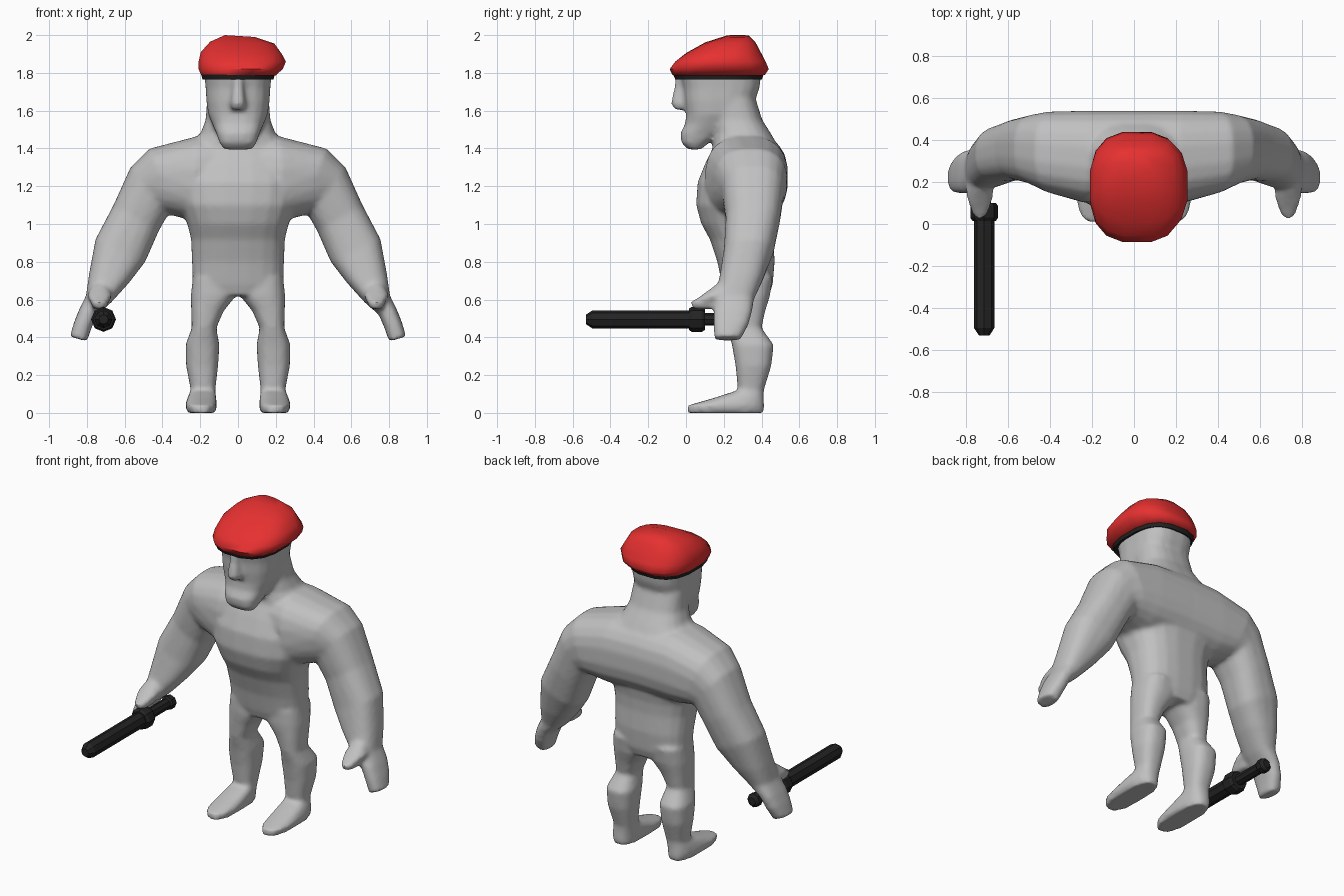
import bpy, bmesh, math


def material(name, rgb):
    m = bpy.data.materials.new(name)
    m.diffuse_color = (*rgb, 1)
    return m


GREY = material("grey_skin", (0.53, 0.53, 0.53))
RED = material("red_cloth", (0.80, 0.03, 0.03))
BLACK = material("black", (0.017, 0.017, 0.017))


def skin_rings(bm, loops):
    """Bridge point loops into a closed tube."""
    rows = [[bm.verts.new(p) for p in loop] for loop in loops]
    n = len(rows[0])
    for a, b in zip(rows, rows[1:]):
        for i in range(n):
            j = (i + 1) % n
            bm.faces.new((a[i], a[j], b[j], b[i]))
    bm.faces.new(rows[0])
    bm.faces.new(rows[-1])


def loft(bm, rings, side=1, n=20, power=0.78):
    """Each ring is (x0, z0, x1, z1, y0, y1): two edge points and a depth range."""
    loops = []
    for x0, z0, x1, z1, y0, y1 in rings:
        loop = []
        for i in range(n):
            a = 2 * math.pi * (i + 0.5) / n
            c, s = (math.copysign(abs(v) ** power, v) for v in (math.cos(a), math.sin(a)))
            u, v = (c + 1) / 2, (s + 1) / 2
            loop.append((side * (x0 + (x1 - x0) * u), y0 + (y1 - y0) * v, z0 + (z1 - z0) * u))
        loops.append(loop)
    skin_rings(bm, loops)


def level(*rows):
    """Level symmetric rings from (z, half_width, y0, y1)."""
    return [(-w, z, w, z, y0, y1) for z, w, y0, y1 in rows]


def finish(bm, name, mat, angle):
    bmesh.ops.recalc_face_normals(bm, faces=bm.faces)
    me = bpy.data.meshes.new(name)
    bm.to_mesh(me)
    bm.free()
    ob = bpy.data.objects.new(name, me)
    bpy.context.collection.objects.link(ob)
    bpy.ops.object.select_all(action='DESELECT')
    ob.select_set(True)
    bpy.context.view_layer.objects.active = ob
    if name == "body":
        # Fuse the overlapping parts into one soft skin
        r = ob.modifiers.new("fuse", 'REMESH')
        r.mode = 'VOXEL'
        r.voxel_size = 0.013
        s = ob.modifiers.new("soften", 'SMOOTH')
        s.factor, s.iterations = 0.5, 6
        for m in ("fuse", "soften"):
            bpy.ops.object.modifier_apply(modifier=m)
    ob.data.materials.clear()
    ob.data.materials.append(mat)
    bpy.ops.object.shade_smooth_by_angle(angle=math.radians(angle))
    return ob


body = bmesh.new()

# Torso and neck
loft(body, level(
    (0.62, 0.20, 0.21, 0.44), (0.68, 0.24, 0.19, 0.46), (0.80, 0.245, 0.165, 0.47),
    (0.92, 0.25, 0.125, 0.465), (1.00, 0.27, 0.08, 0.47), (1.10, 0.31, 0.052, 0.49),
    (1.22, 0.33, 0.06, 0.53), (1.32, 0.31, 0.10, 0.53), (1.40, 0.27, 0.14, 0.495),
    (1.48, 0.20, 0.145, 0.45), (1.55, 0.172, 0.14, 0.405), (1.66, 0.165, 0.13, 0.37)))

# Head with heavy jaw
loft(body, level(
    (1.395, 0.075, 0.01, 0.08), (1.43, 0.098, -0.024, 0.12), (1.48, 0.115, -0.03, 0.20),
    (1.53, 0.137, -0.005, 0.30), (1.58, 0.158, 0.0, 0.34), (1.65, 0.168, -0.01, 0.365),
    (1.72, 0.172, -0.015, 0.39), (1.80, 0.18, -0.035, 0.40)), power=0.7)

# Nose
loft(body, level(
    (1.605, 0.036, -0.06, 0.06), (1.64, 0.042, -0.08, 0.06),
    (1.72, 0.032, -0.062, 0.06), (1.79, 0.036, -0.055, 0.06)))

for side in (1, -1):
    # Shoulder, arm and flat hand
    loft(body, [
        (0.00, 1.03, 0.00, 1.47, 0.13, 0.54), (0.25, 1.02, 0.22, 1.465, 0.10, 0.54),
        (0.33, 1.04, 0.47, 1.40, 0.15, 0.535), (0.37, 1.05, 0.57, 1.30, 0.19, 0.52),
        (0.42, 0.96, 0.66, 1.10, 0.21, 0.50), (0.49, 0.80, 0.755, 0.92, 0.20, 0.465),
        (0.575, 0.69, 0.79, 0.73, 0.175, 0.41), (0.67, 0.585, 0.805, 0.62, 0.155, 0.36),
        (0.745, 0.52, 0.84, 0.55, 0.145, 0.35), (0.775, 0.45, 0.868, 0.48, 0.145, 0.33),
        (0.80, 0.378, 0.89, 0.405, 0.15, 0.29)], side)
    # Thumb
    loft(body, [
        (0.69, 0.68, 0.77, 0.68, 0.16, 0.26), (0.665, 0.62, 0.80, 0.62, 0.08, 0.25),
        (0.685, 0.585, 0.78, 0.585, 0.025, 0.21), (0.70, 0.55, 0.765, 0.55, 0.035, 0.18)], side)
    # Leg and wedge foot
    loft(body, [(x0, z, x1, z, y0, y1) for z, x0, x1, y0, y1 in (
        (0.72, 0.02, 0.24, 0.20, 0.46), (0.62, 0.01, 0.25, 0.20, 0.445),
        (0.54, 0.075, 0.248, 0.21, 0.42), (0.45, 0.115, 0.245, 0.22, 0.40),
        (0.36, 0.098, 0.278, 0.243, 0.465), (0.25, 0.105, 0.275, 0.262, 0.452),
        (0.12, 0.12, 0.25, 0.275, 0.412), (0.08, 0.115, 0.268, 0.15, 0.412),
        (0.04, 0.112, 0.28, 0.01, 0.415), (0.0, 0.118, 0.268, 0.005, 0.415))], side)

finish(body, "body", GREY, 60)

# Beret crown, sagging to one side
crown = bmesh.new()
loft(crown, [
    (-0.20, 1.793, 0.20, 1.785, -0.075, 0.42), (-0.212, 1.82, 0.24, 1.82, -0.09, 0.442),
    (-0.212, 1.86, 0.257, 1.86, -0.06, 0.425), (-0.20, 1.91, 0.235, 1.90, 0.0, 0.40),
    (-0.15, 1.965, 0.195, 1.955, 0.10, 0.37), (-0.07, 2.0, 0.09, 1.99, 0.21, 0.335)],
    n=16, power=0.75)
finish(crown, "beret_crown", RED, 60)

# Beret headband
band = bmesh.new()
loft(band, level((1.765, 0.19, -0.06, 0.405), (1.797, 0.2, -0.074, 0.417)), n=16, power=0.75)
finish(band, "beret_band", BLACK, 40)

# Baton: eight-sided shaft, guard, grip and pommel along y
baton = bmesh.new()
profile = [(-0.53, 0.025), (-0.495, 0.048), (0.015, 0.048), (0.015, 0.056), (0.03, 0.066),
           (0.085, 0.066), (0.10, 0.056), (0.10, 0.033), (0.29, 0.033), (0.30, 0.043),
           (0.335, 0.043), (0.35, 0.025)]
skin_rings(baton, [[(-0.712 + r * math.cos(k * math.pi / 4), y, 0.495 + r * math.sin(k * math.pi / 4))
                    for k in range(8)] for y, r in profile])
finish(baton, "baton", BLACK, 30)
